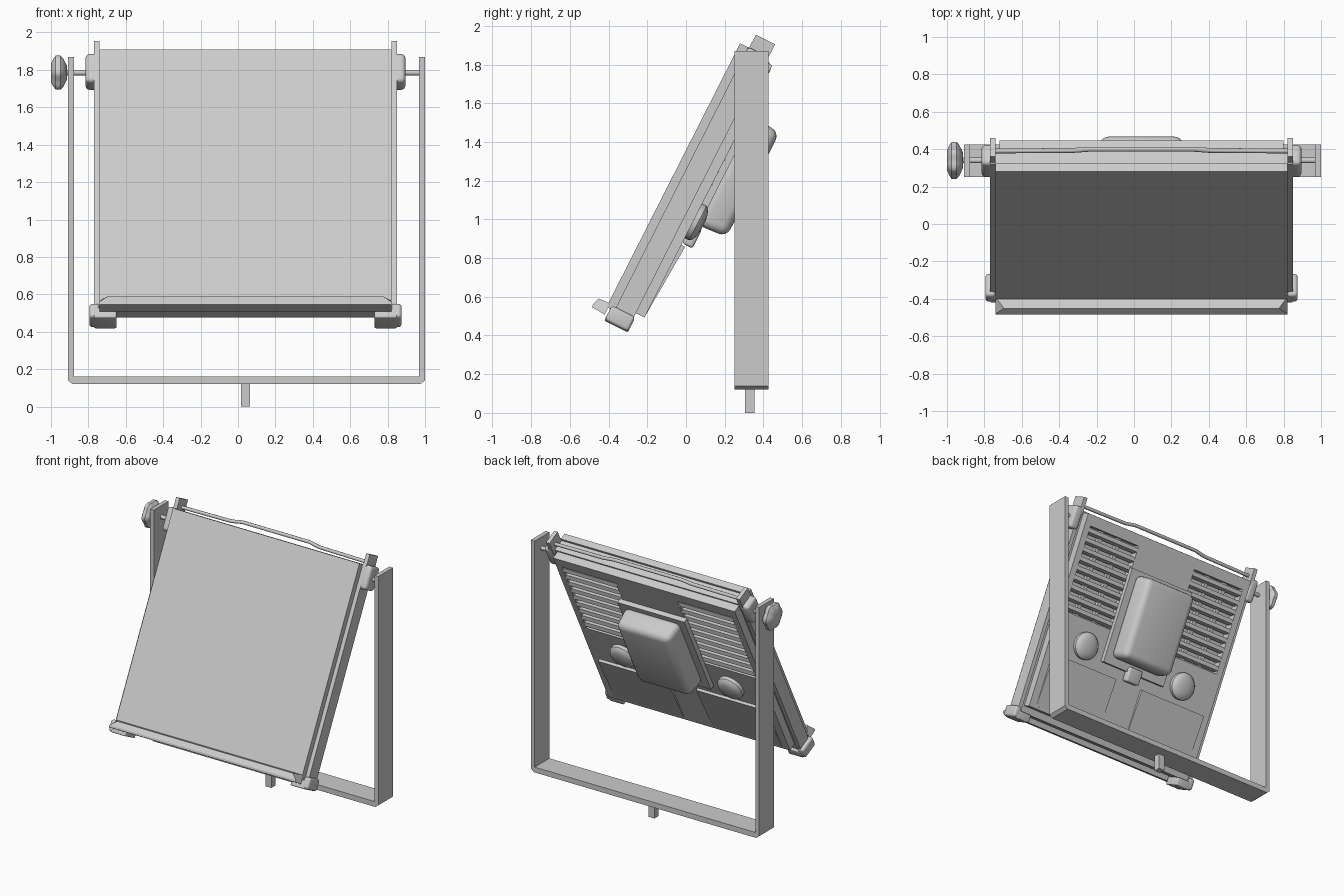
import bpy, bmesh, math
from mathutils import Matrix, Vector

cube = bpy.data.objects.get("Cube")
if cube:
    bpy.data.objects.remove(cube)

GREY = (0.6, 0.6, 0.6, 1)
mat = bpy.data.materials.new("light grey")
mat.use_nodes = True
mat.diffuse_color = GREY
mat.node_tree.nodes["Principled BSDF"].inputs["Base Color"].default_value = GREY

# Lamp frame: local x across, y into the back, z up the tilted face
TILT = Matrix.Translation((0.04, -0.42, 0.53)) @ Matrix.Rotation(math.radians(-26.9), 4, 'X')
WORLD = Matrix()


def finish(name, bm, frame, smooth=False):
    bmesh.ops.recalc_face_normals(bm, faces=bm.faces)
    bm.transform(frame)
    mesh = bpy.data.meshes.new(name)
    bm.to_mesh(mesh)
    bm.free()
    mesh.materials.append(mat)
    obj = bpy.data.objects.new(name, mesh)
    bpy.context.collection.objects.link(obj)
    if smooth:
        bpy.ops.object.select_all(action='DESELECT')
        obj.select_set(True)
        bpy.context.view_layer.objects.active = obj
        bpy.ops.object.shade_smooth_by_angle(angle=math.radians(35))
    return obj


def add_box(bm, x, y, z, pitch=0):
    spans = (x, y, z)
    size = [b - a for a, b in spans]
    mid = Vector([(a + b) / 2 for a, b in spans])
    m = Matrix.Translation(mid) @ Matrix.Rotation(pitch, 4, 'X') @ Matrix.Diagonal((*size, 1))
    return bmesh.ops.create_cube(bm, size=1, matrix=m)["verts"]


def box(name, x, y, z, frame=TILT, bevel=0, taper=None):
    bm = bmesh.new()
    verts = add_box(bm, x, y, z)
    if taper:  # shrink the back face towards its centre
        for v in verts:
            if v.co.y > sum(y) / 2:
                v.co.x *= taper[0]
                v.co.z = sum(z) / 2 + (v.co.z - sum(z) / 2) * taper[1]
    if bevel:
        bmesh.ops.bevel(bm, geom=bm.edges[:], offset=bevel, segments=4,
                        profile=0.5, affect='EDGES')
    return finish(name, bm, frame, bevel > 0)


def extrude_profile(name, points, x, frame=TILT):
    """Sweep a (y, z) outline between two x positions."""
    bm = bmesh.new()
    face = bm.faces.new([bm.verts.new((x[0], a, b)) for a, b in points])
    new = bmesh.ops.extrude_face_region(bm, geom=[face])["geom"]
    bmesh.ops.translate(bm, vec=(x[1] - x[0], 0, 0),
                        verts=[v for v in new if isinstance(v, bmesh.types.BMVert)])
    return finish(name, bm, frame)


def lathe(name, profile, centre, axis, frame, sides=32, lobe=0):
    """Stack rings of (height, radius) along an axis."""
    bm = bmesh.new()
    rings = []
    for h, r in profile:
        ring = []
        for i in range(sides):
            a = math.tau * i / sides
            k = r * (1 + lobe * math.cos(6 * a))
            ring.append(bm.verts.new((k * math.cos(a), k * math.sin(a), h)))
        rings.append(ring)
    for a, b in zip(rings, rings[1:]):
        for i in range(sides):
            j = (i + 1) % sides
            bm.faces.new((a[i], a[j], b[j], b[i]))
    bm.faces.new(rings[0])
    bm.faces.new(rings[-1])
    turn = Vector(axis).to_track_quat('Z', 'Y').to_matrix().to_4x4()
    return finish(name, bm, frame @ Matrix.Translation(centre) @ turn, True)


def mirrored(a, b, s):
    return tuple(sorted((a * s, b * s)))


# Front sheet and body core
box("front_sheet", (-0.78, 0.78), (0, 0.05), (0.02, 1.547))
box("body_core", (-0.78, 0.78), (0.05, 0.14), (0.01, 1.53))

# Rear housing, leaving openings for the grilles
bm = bmesh.new()
depth = (0.14, 0.2)
add_box(bm, (-0.76, 0.76), depth, (0.06, 0.8))
add_box(bm, (-0.76, 0.76), depth, (1.44, 1.52))
add_box(bm, (-0.26, 0.26), depth, (0.8, 1.44))
for s in (-1, 1):
    add_box(bm, mirrored(0.71, 0.76, s), depth, (0.8, 1.44))
finish("rear_housing", bm, TILT)

# Louvre grilles
for side, s in (("left", 1), ("right", -1)):
    bm = bmesh.new()
    for i in range(9):
        z = 0.835 + i * 0.071
        add_box(bm, mirrored(0.26, 0.71, s), (0.155, 0.2), (z - 0.016, z + 0.016), 0.3)
    for x in (0.4, 0.56):
        add_box(bm, mirrored(x, x + 0.03, s), (0.14, 0.17), (0.8, 1.44))
    finish(side + "_grille", bm, TILT)

# Driver box on its mounting plate
box("driver_plate", (-0.28, 0.28), (0.2, 0.235), (0.56, 1.27))
box("driver_box", (-0.235, 0.235), (0.22, 0.39), (0.61, 1.24), bevel=0.045, taper=(0.93, 0.96))
box("cable_gland", (-0.06, 0.06), (0.2, 0.26), (0.49, 0.6), bevel=0.015)

# Paired parts on both sides of the lamp
for side, s in (("left", 1), ("right", -1)):
    box(side + "_rail", mirrored(0.78, 0.81, s), (0.045, 0.15), (0, 1.55))
    box(side + "_lug", mirrored(0.78, 0.81, s), (0.052, 0.163), (1.5, 1.624))
    box(side + "_pivot_block", mirrored(0.78, 0.855, s), (0.045, 0.165), (1.38, 1.55), bevel=0.022)
    box(side + "_corner_bumper", mirrored(0.78, 0.835, s), (0.022, 0.158), (-0.045, 0.04), bevel=0.018)
    box(side + "_foot", mirrored(0.69, 0.81, s), (0.022, 0.158), (-0.048, 0.012), bevel=0.008)
    lathe(side + "_round_cap", [(0, 0.1), (0.03, 0.1), (0.045, 0.088), (0.056, 0.06), (0.061, 0.025)],
          (0.45 * s, 0.195, 0.62), (0, 1, 0), TILT)
    extrude_profile(side + "_rear_cover", [(0.19, 0.08), (0.201, 0.08), (0.222, 0.48), (0.19, 0.48)],
                    mirrored(0.12, 0.7, s))

# Bottom lip with slanted ends
bm = bmesh.new()
lip = [(0.01, -0.02), (-0.065, -0.015), (-0.068, 0.0), (-0.055, 0.04), (0.01, 0.045)]
ends = [[bm.verts.new((s * (0.735 if y < -0.05 and z > 0.02 else 0.78), y, z)) for y, z in lip]
        for s in (-1, 1)]
for i in range(len(lip)):
    j = (i + 1) % len(lip)
    bm.faces.new((ends[0][i], ends[0][j], ends[1][j], ends[1][i]))
for end in ends:
    bm.faces.new(end)
finish("bottom_lip", bm, TILT)

# Carrying bar with a raised centre grip
curve = bpy.data.curves.new("carry_bar", 'CURVE')
curve.dimensions = '3D'
curve.bevel_depth = 0.013
curve.bevel_resolution = 2
curve.use_fill_caps = True
path = [(-0.79, 1.565), (-0.37, 1.57), (-0.28, 1.585), (0.28, 1.585), (0.37, 1.57), (0.79, 1.565)]
spline = curve.splines.new('POLY')
spline.points.add(len(path) - 1)
for p, (x, z) in zip(spline.points, path):
    p.co = (*(TILT @ Vector((x, 0.115, z))), 1)
curve.materials.append(mat)
bpy.context.collection.objects.link(bpy.data.objects.new("carry_bar", curve))

# U-shaped stand: outline in x and z, extruded in y
bm = bmesh.new()
outer = [(-0.91, 1.87), (-0.91, 0.14), (-0.885, 0.12), (0.975, 0.12), (1.0, 0.14), (1.0, 1.87)]
inner = [(-0.878, 1.87), (-0.878, 0.16), (-0.877, 0.16), (0.967, 0.16), (0.968, 0.16), (0.968, 1.87)]
rows = [[bm.verts.new((x, y, z)) for x, z in line] for line, y in
        ((outer, 0.25), (inner, 0.25), (inner, 0.425), (outer, 0.425))]
for a, b in zip(rows, rows[1:] + rows[:1]):
    for i in range(len(outer) - 1):
        bm.faces.new((a[i], a[i + 1], b[i + 1], b[i]))
for i in (0, -1):
    bm.faces.new([row[i] for row in rows])
finish("stand", bm, WORLD)
box("stand_pin", (0.015, 0.065), (0.305, 0.355), (0, 0.125), WORLD)

# Pivot bolts and clamp knob
for name, x0, x1 in (("right_bolt", -0.95, -0.79), ("left_bolt", 0.87, 0.985)):
    lathe(name, [(0, 0.015), (x1 - x0, 0.015)], (x0, 0.34, 1.785), (1, 0, 0), WORLD, 16)
lathe("clamp_knob", [(0, 0.05), (0.012, 0.075), (0.025, 0.094), (0.05, 0.094), (0.065, 0.08), (0.085, 0.04)],
      (-1.0, 0.34, 1.785), (1, 0, 0), WORLD, 48, 0.06)
